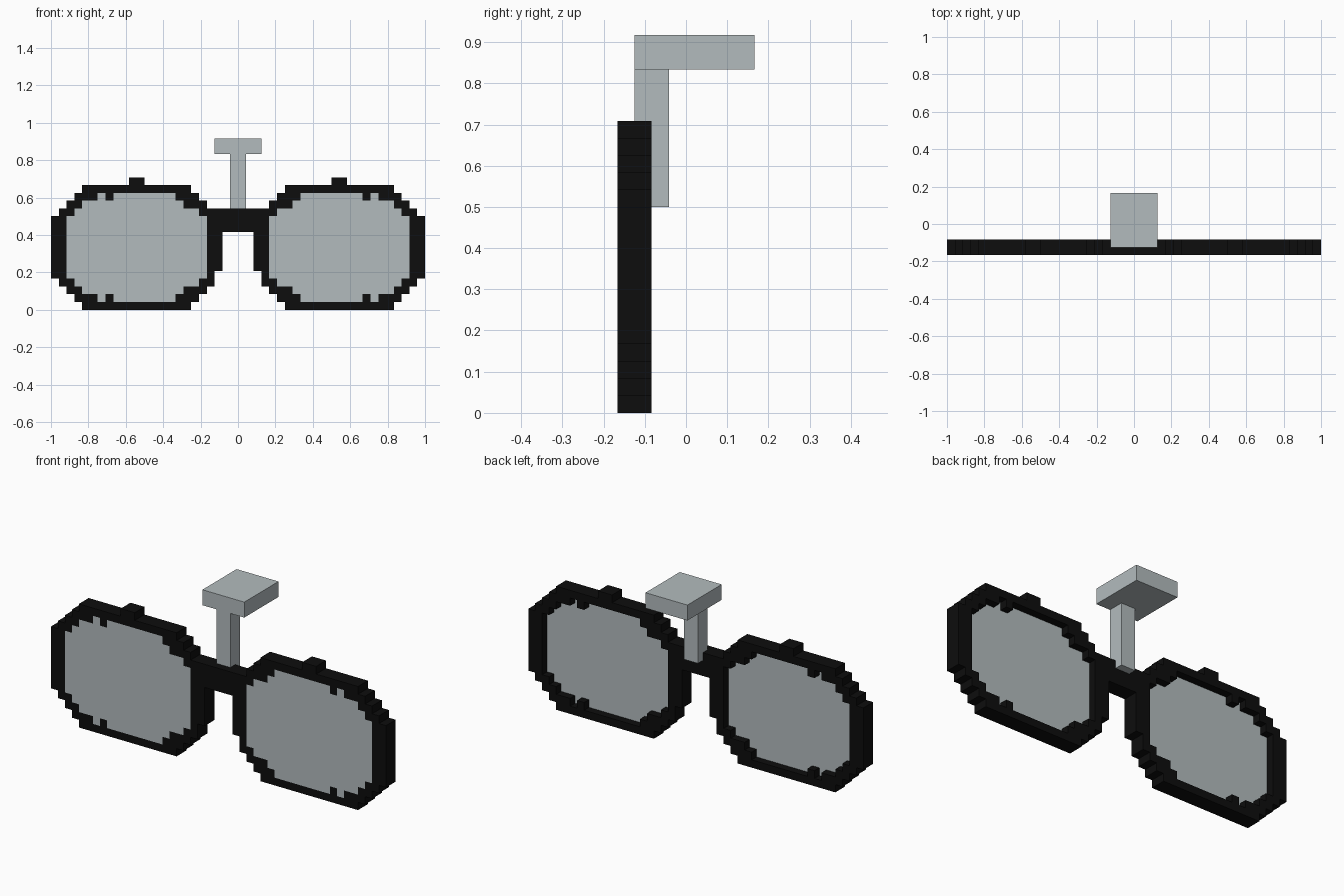
import bpy
import bmesh
from mathutils import Vector

cube = bpy.data.objects.get("Cube")
if cube:
    bpy.data.objects.remove(cube)

U = 1 / 24  # one pixel step of the blocky style


def make_material(name, rgb):
    mat = bpy.data.materials.new(name)
    mat.use_nodes = True
    color = (*rgb, 1)
    mat.diffuse_color = color
    mat.node_tree.nodes["Principled BSDF"].inputs["Base Color"].default_value = color
    return mat


black = make_material("frame black", (0.004, 0.004, 0.004))
grey = make_material("pale grey", (0.45, 0.50, 0.515))


def add_object(name, bm, mat):
    bmesh.ops.recalc_face_normals(bm, faces=bm.faces)
    mesh = bpy.data.meshes.new(name)
    bm.to_mesh(mesh)
    bm.free()
    mesh.materials.append(mat)
    obj = bpy.data.objects.new(name, mesh)
    bpy.context.collection.objects.link(obj)
    return obj


def pixel_slab(name, cells, y0, y1, mat):
    """Extrude a set of (column, row) pixels from y0 to y1."""
    bm = bmesh.new()
    corners = {}

    def corner(i, j):
        if (i, j) not in corners:
            corners[i, j] = bm.verts.new((i * U, y0 * U, j * U))
        return corners[i, j]

    for i, j in sorted(cells):
        bm.faces.new([corner(i, j), corner(i + 1, j),
                      corner(i + 1, j + 1), corner(i, j + 1)])
    result = bmesh.ops.extrude_face_region(bm, geom=bm.faces[:], use_keep_orig=True)
    moved = [v for v in result["geom"] if isinstance(v, bmesh.types.BMVert)]
    bmesh.ops.translate(bm, verts=moved, vec=(0, (y1 - y0) * U, 0))
    return add_object(name, bm, mat)


def box(name, low, high, mat):
    bm = bmesh.new()
    bmesh.ops.create_cube(bm, size=1)
    low, high = Vector(low) * U, Vector(high) * U
    for v in bm.verts:
        v.co = (low + high) / 2 + v.co * (high - low)
    return add_object(name, bm, mat)


def block(i0, i1, j0, j1):
    return {(i, j) for i in range(i0, i1) for j in range(j0, j1)}


def mirrored(cells):
    return {(-1 - i, j) for i, j in cells}


# Stepped oval outlines: the rows taper by one pixel at top and bottom
outline, lens = set(), set()
for j in range(16):
    step = max(0, 4 - j, j - 11)
    outline |= block(2 + step, 24 - step, j, j + 1)
lens |= block(4, 22, 4, 12) | block(5, 21, 3, 13) | block(7, 20, 2, 14)
lens |= block(8, 18, 1, 15)
# Small notch pixels on the inner rim
lens -= {(16, 1), (16, 14)}

rim = outline - lens
rim |= block(12, 14, 16, 17)   # nub on top
rim -= {(2, 4)}                # inner corner by the nose
rim |= block(0, 4, 10, 13)     # half of the bridge

pixel_slab("frame", rim | mirrored(rim), -4, -2, black)
pixel_slab("left_lens", lens, -4, -3, grey)
pixel_slab("right_lens", mirrored(lens), -4, -3, grey)

# Bracket behind the bridge
box("bracket_stem", (-1, -3, 12), (1, -1, 20), grey)
box("bracket_plate", (-3, -3, 20), (3, 4, 22), grey)
